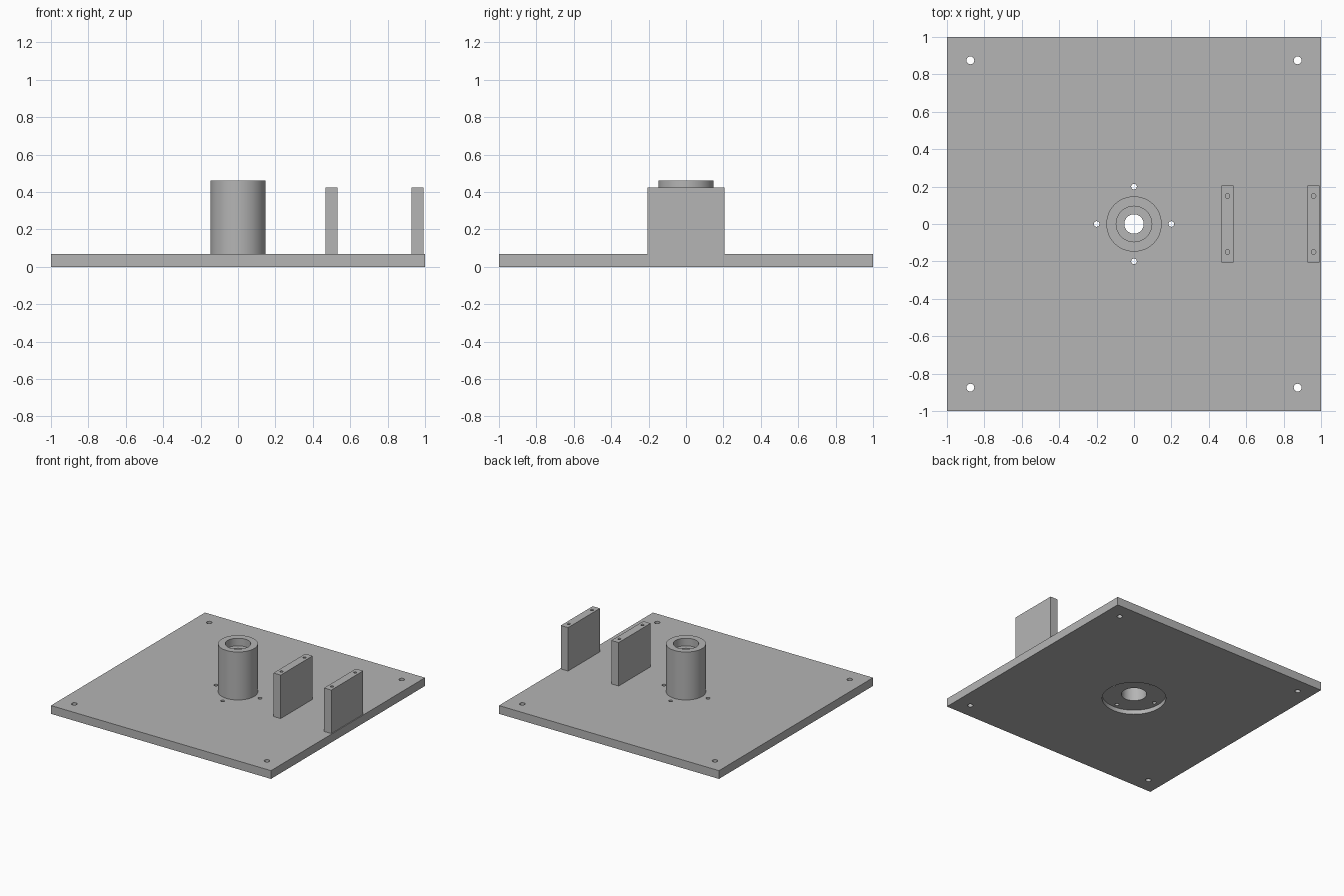
import bpy
import bmesh
import math
from mathutils import Matrix, Vector

cube = bpy.data.objects.get("Cube")
if cube:
    bpy.data.objects.remove(cube, do_unlink=True)

GREY = (0.46, 0.46, 0.46, 1)
metal = bpy.data.materials.new("light_grey_metal")
metal.use_nodes = True
metal.diffuse_color = GREY
metal.node_tree.nodes["Principled BSDF"].inputs["Base Color"].default_value = GREY

PLATE_TOP = 0.068
BORE = 0.095


def make_object(name, bm):
    bmesh.ops.recalc_face_normals(bm, faces=bm.faces[:])
    mesh = bpy.data.meshes.new(name)
    bm.to_mesh(mesh)
    bm.free()
    mesh.materials.append(metal)
    obj = bpy.data.objects.new(name, mesh)
    bpy.context.collection.objects.link(obj)
    return obj


def box(name, centre, size):
    bm = bmesh.new()
    bmesh.ops.create_cube(bm, size=1, matrix=Matrix.Translation(centre) @ Matrix.Diagonal((*size, 1)))
    return make_object(name, bm)


def drill(obj, holes, z0, z1):
    """Cut vertical round holes, each given as (x, y, radius)."""
    bm = bmesh.new()
    for x, y, r in holes:
        bmesh.ops.create_cone(bm, cap_ends=True, segments=64 if r > 0.05 else 32,
                              radius1=r, radius2=r, depth=z1 - z0,
                              matrix=Matrix.Translation((x, y, (z0 + z1) / 2)))
    cutter = make_object("hole_cutter", bm)
    cutter.hide_render = True
    mod = obj.modifiers.new("holes", "BOOLEAN")
    mod.operation = "DIFFERENCE"
    mod.solver = "EXACT"
    mod.object = cutter
    select(obj)
    bpy.ops.object.modifier_apply(modifier=mod.name)
    bpy.data.objects.remove(cutter, do_unlink=True)


def select(obj):
    bpy.ops.object.select_all(action="DESELECT")
    obj.select_set(True)
    bpy.context.view_layer.objects.active = obj


def lathe(name, profile, steps=64):
    bm = bmesh.new()
    verts = [bm.verts.new((r, 0, z)) for r, z in profile]
    edges = [bm.edges.new((v, verts[i - 1])) for i, v in enumerate(verts)]
    bmesh.ops.spin(bm, geom=verts + edges, cent=Vector(), axis=Vector((0, 0, 1)),
                   angle=math.tau, steps=steps, use_merge=True)
    bmesh.ops.remove_doubles(bm, verts=bm.verts[:], dist=1e-5)
    return make_object(name, bm)


# Base plate with a round recess underneath, corner holes and a ring of screw holes
plate = box("base_plate", (0, 0, PLATE_TOP / 2), (2, 2, PLATE_TOP))
drill(plate, [(0, 0, 0.24)], -0.1, 0.035)
corners = [(sx * 0.875, sy * 0.875, 0.021) for sx in (-1, 1) for sy in (-1, 1)]
ring = [(0.2 * x, 0.2 * y, 0.015) for x, y in ((1, 0), (0, 1), (-1, 0), (0, -1))]
drill(plate, corners + ring + [(0, 0, BORE)], -0.1, 0.2)

# Central bearing housing with a seat above and below an inner web
housing = lathe("bearing_housing", [
    (BORE, PLATE_TOP), (0.148, PLATE_TOP), (0.148, 0.462), (BORE, 0.462),
    (BORE, 0.40), (0.052, 0.40), (0.052, 0.36), (BORE, 0.36)])

# Two upright support blocks with blind screw holes in the top
blocks = []
for name, x in (("inner_support_block", 0.5), ("outer_support_block", 0.96)):
    block = box(name, (x, 0, (PLATE_TOP + 0.425) / 2), (0.066, 0.414, 0.425 - PLATE_TOP))
    drill(block, [(x, y, 0.012) for y in (-0.15, 0.15)], 0.32, 0.5)
    blocks.append(block)

for obj in [plate, housing] + blocks:
    select(obj)
    bpy.ops.object.shade_smooth_by_angle(angle=math.radians(30))
